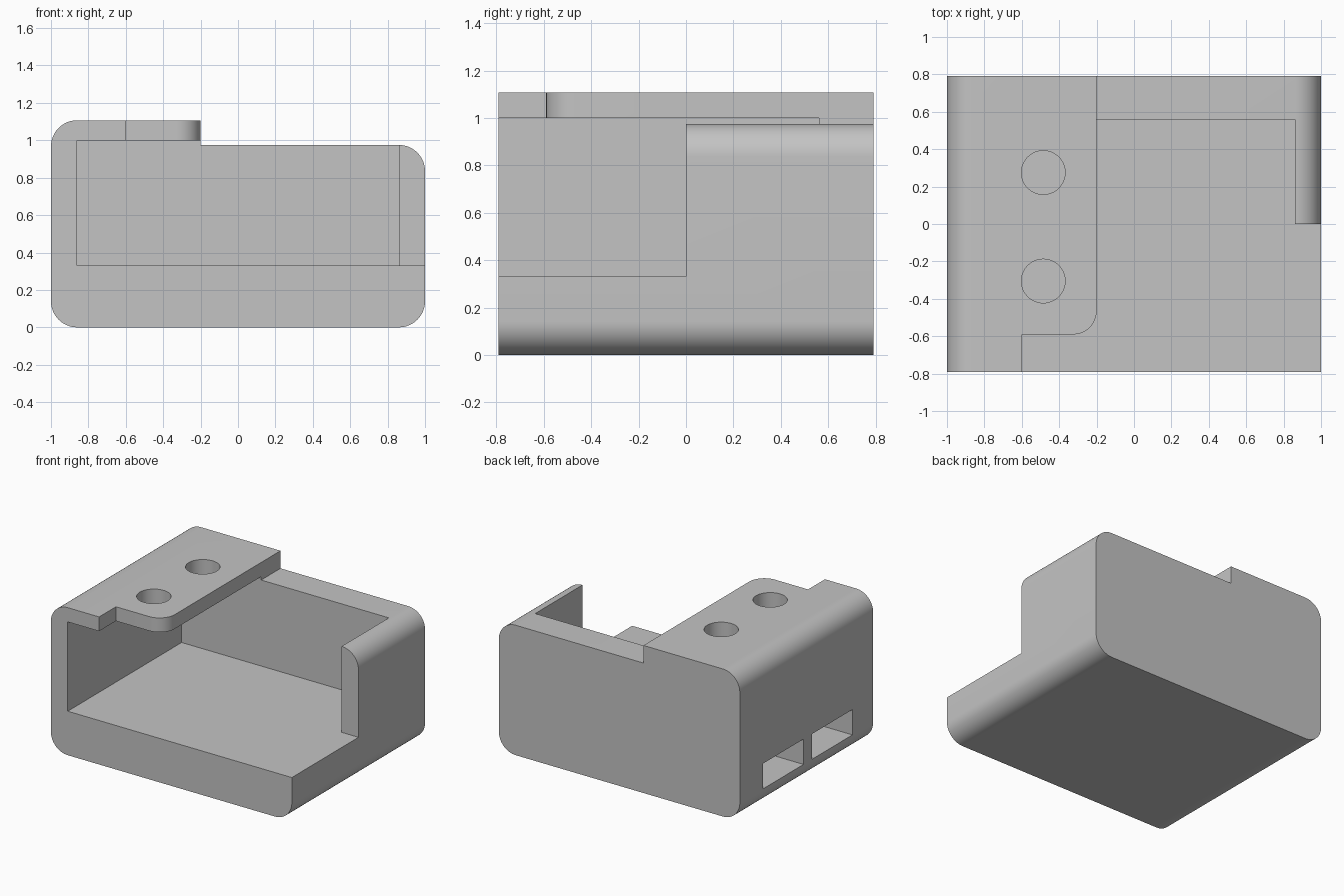
import bpy, bmesh, math
from mathutils import Vector

if "Cube" in bpy.data.objects:
    bpy.data.objects.remove(bpy.data.objects["Cube"], do_unlink=True)

# Main dimensions
HALF_W, HALF_D = 1.0, 0.79
ROOF_TOP, RIM_TOP = 1.107, 0.975
ROOF_UNDER, FLOOR = 1.0, 0.33
WALL, ROUND = 0.86, 0.14
ROOF_EDGE = -0.2
OUT = 1.2

grey = bpy.data.materials.new("plain_grey")
grey.use_nodes = True
colour = (0.55, 0.55, 0.55, 1)
grey.diffuse_color = colour
grey.node_tree.nodes["Principled BSDF"].inputs["Base Color"].default_value = colour


def arc(cx, cy, r, start, steps=16):
    """Quarter circle, counter-clockwise from the start angle in degrees."""
    return [(cx + r * math.cos(math.radians(start + 90 * i / steps)),
             cy + r * math.sin(math.radians(start + 90 * i / steps)))
            for i in range(steps + 1)]


def prism(name, outline, low, high, upright=False):
    """Extrude an outline along z, or along y when upright (outline in x, z)."""
    bm = bmesh.new()
    place = (lambda p: (p[0], low, p[1])) if upright else (lambda p: (p[0], p[1], low))
    face = bm.faces.new([bm.verts.new(place(p)) for p in outline])
    new = bmesh.ops.extrude_face_region(bm, geom=[face])["geom"]
    shift = Vector((0, high - low, 0) if upright else (0, 0, high - low))
    bmesh.ops.translate(bm, vec=shift, verts=[v for v in new if isinstance(v, bmesh.types.BMVert)])
    bmesh.ops.recalc_face_normals(bm, faces=bm.faces)
    mesh = bpy.data.meshes.new(name)
    bm.to_mesh(mesh)
    bm.free()
    obj = bpy.data.objects.new(name, mesh)
    bpy.context.collection.objects.link(obj)
    mesh.materials.append(grey)
    return obj


def rect(x0, x1, y0, y1):
    return [(x0, y0), (x1, y0), (x1, y1), (x0, y1)]


# Rounded housing with a raised roof on one side
r = ROUND
outline = (arc(HALF_W - r, r, r, 270) + arc(HALF_W - r, RIM_TOP - r, r, 0)
           + [(ROOF_EDGE, RIM_TOP), (ROOF_EDGE, ROOF_TOP)]
           + arc(r - HALF_W, ROOF_TOP - r, r, 90) + arc(r - HALF_W, r, r, 180))
housing = prism("housing", outline, -HALF_D, HALF_D, upright=True)

# Cavity, open at the front and at the front half of one side
cavity = [(-WALL, -OUT), (OUT, -OUT), (OUT, 0), (WALL, 0), (WALL, 0.56), (-WALL, 0.56)]
cutters = [prism("cavity_cutter", cavity, FLOOR, ROOF_UNDER)]

# Notch in the front of the roof, with a rounded corner
corner = arc(ROOF_EDGE - 0.125, -0.59 + 0.125, 0.125, 270)
notch = [(-0.6, -OUT), (-0.6, -0.59)] + corner + [(0, corner[-1][1]), (0, -OUT)]
cutters.append(prism("notch_cutter", notch, 0.9, OUT))

# Round roof holes, each above a slot through the side wall and floor
for y in (0.275, -0.305):
    hole = [(-0.485 + 0.117 * math.cos(a), y + 0.117 * math.sin(a))
            for a in (math.tau * i / 48 for i in range(48))]
    cutters.append(prism("hole_cutter", hole, 0.9, OUT))
    cutters.append(prism("slot_cutter", rect(-OUT, -0.23, y - 0.24, y + 0.24), 0.14, FLOOR))

for cutter in cutters:
    cutter.hide_render = True
    mod = housing.modifiers.new(cutter.name, "BOOLEAN")
    mod.operation, mod.solver, mod.object = "DIFFERENCE", "EXACT", cutter

# Bake the cuts and drop the cutters
graph = bpy.context.evaluated_depsgraph_get()
mesh = bpy.data.meshes.new_from_object(housing.evaluated_get(graph))
housing.modifiers.clear()
housing.data = mesh
for cutter in cutters:
    bpy.data.objects.remove(cutter, do_unlink=True)

# Smooth the rounded edges only
bpy.ops.object.select_all(action="DESELECT")
housing.select_set(True)
bpy.context.view_layer.objects.active = housing
bpy.ops.object.shade_smooth_by_angle(angle=math.radians(30))
